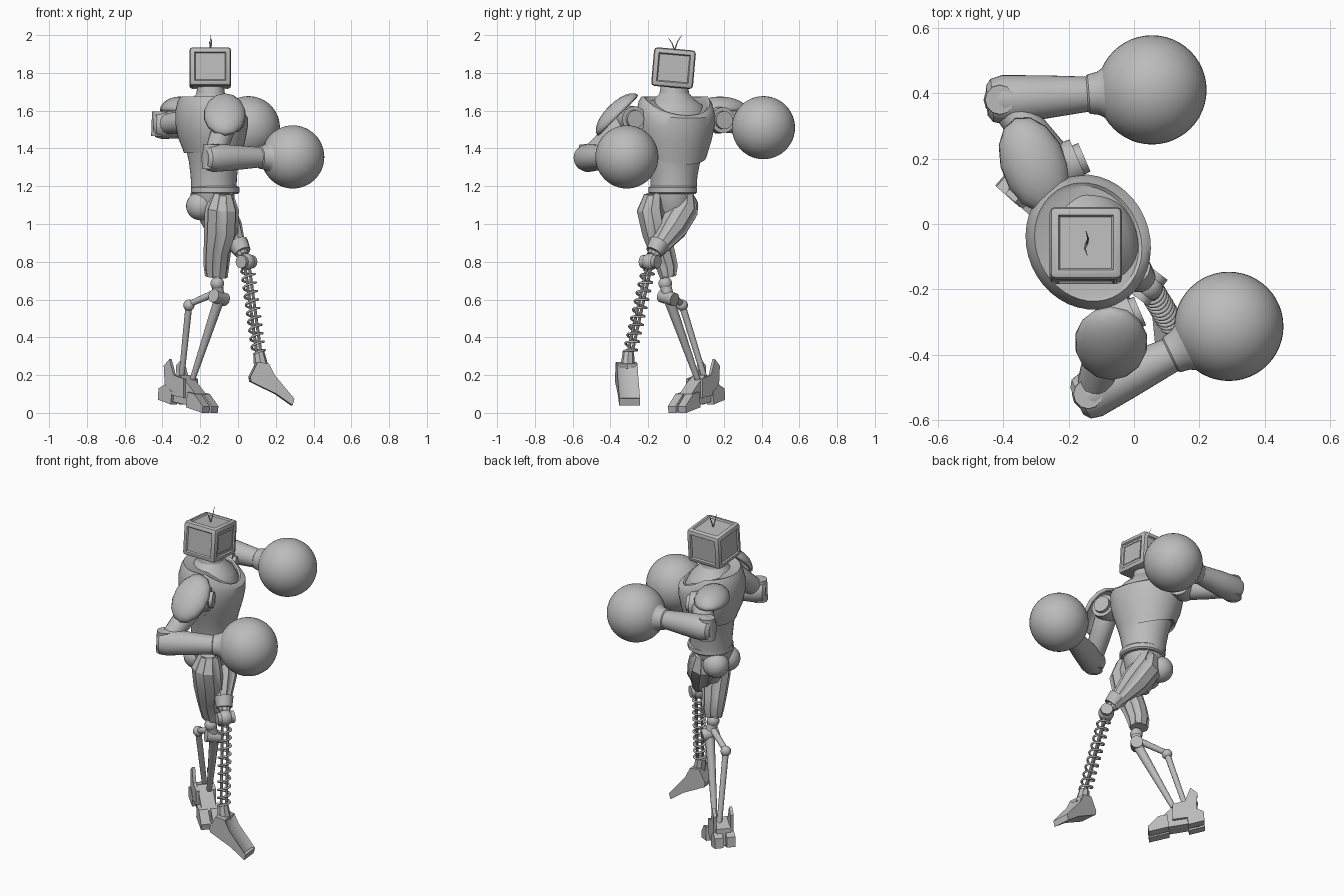
import bpy, bmesh, math
from mathutils import Vector as V, Matrix

old = bpy.data.objects.get("Cube")
if old:
    bpy.data.objects.remove(old)

grey = bpy.data.materials.new("plain_grey")
grey.use_nodes = True
grey.diffuse_color = (0.5, 0.5, 0.5, 1)
grey.node_tree.nodes["Principled BSDF"].inputs["Base Color"].default_value = (0.5, 0.5, 0.5, 1)
made = []


def finish(name, bm):
    bmesh.ops.recalc_face_normals(bm, faces=bm.faces)
    mesh = bpy.data.meshes.new(name)
    bm.to_mesh(mesh)
    bm.free()
    mesh.materials.append(grey)
    ob = bpy.data.objects.new(name, mesh)
    bpy.context.scene.collection.objects.link(ob)
    made.append(ob)
    return ob


def loft(name, rings, sides=24, facing=(1, 0, 0), panels=0):
    """Skin rings (x, y, z, ru, rv, front_dip) set square to the first-to-last axis."""
    bm = bmesh.new()
    axis = (V(rings[-1][:3]) - V(rings[0][:3])).normalized()
    ref = V((0, 0, 1)) if abs(axis.z) < 0.7 else V(facing)
    u = (ref - axis * ref.dot(axis)).normalized()
    v = axis.cross(u)
    loops = []
    for x, y, z, ru, rv, *dip in rings:
        loop = []
        for i in range(sides):
            a = math.tau * i / sides
            p = V((x, y, z)) + u * ru * math.cos(a) + v * rv * math.sin(a)
            p.z -= (dip[0] if dip else 0) * max(0, math.cos(a))
            loop.append(bm.verts.new(p))
        loops.append(loop)
    skin = []
    for a, b in zip(loops, loops[1:]):
        for i in range(sides):
            j = (i + 1) % sides
            skin.append(bm.faces.new((a[i], a[j], b[j], b[i])))
    bm.faces.new(loops[0])
    bm.faces.new(loops[-1])
    if panels:
        bmesh.ops.recalc_face_normals(bm, faces=bm.faces)
        chosen = [f for i, f in enumerate(skin) if (i % sides) % 2 == 0]
        bmesh.ops.inset_region(bm, faces=chosen, thickness=panels, depth=-panels * 0.6)
    return finish(name, bm)


def rod(name, a, b, r, r2=None, sides=12):
    r2 = r2 or r
    return loft(name, [(*a, r, r), (*b, r2, r2)], sides)


def ball(name, c, r, seg=24):
    bm = bmesh.new()
    bmesh.ops.create_uvsphere(bm, u_segments=seg, v_segments=seg // 2, radius=r)
    bmesh.ops.translate(bm, verts=bm.verts, vec=c)
    return finish(name, bm)


def prism(name, profile, width, origin, forward, side=0.0, inset=0.0):
    """Extrude a (forward, height) profile sideways."""
    f = V((*forward, 0)).normalized()
    s = V((-f.y, f.x, 0))
    bm = bmesh.new()
    base = V(origin) + s * side
    vs = [bm.verts.new(base + f * a + V((0, 0, h)) - s * width / 2) for a, h in profile]
    face = bm.faces.new(vs)
    out = bmesh.ops.extrude_face_region(bm, geom=[face])
    bmesh.ops.translate(bm, verts=[e for e in out["geom"] if isinstance(e, bmesh.types.BMVert)],
                        vec=s * width)
    bmesh.ops.recalc_face_normals(bm, faces=bm.faces)
    if inset:
        up = [q for q in bm.faces if q.normal.z > 0.2 and q.normal.dot(f) > 0.2]
        bmesh.ops.inset_region(bm, faces=up, thickness=inset, depth=-inset * 0.5)
    return finish(name, bm)


def dome(name, c, across, along, up, sizes):
    """Thin half-ellipsoid shell in the frame across, along, up."""
    bm = bmesh.new()
    bmesh.ops.create_uvsphere(bm, u_segments=14, v_segments=12, radius=1)
    bmesh.ops.delete(bm, geom=[v for v in bm.verts if v.co.z < -0.01], context="VERTS")
    cols = [V(d).normalized() * s for d, s in zip((across, along, up), sizes)]
    frame = Matrix(cols).transposed().to_4x4()
    bmesh.ops.transform(bm, matrix=Matrix.Translation(c) @ frame, verts=bm.verts)
    ob = finish(name, bm)
    ob.modifiers.new("thickness", "SOLIDIFY").thickness = 0.018
    return ob


# torso, turned between front and side
FACE = (0.92, 0.4, 0)


def body(name, x, y, rows, **kw):
    return loft(name, [(x, y, *r) for r in rows], 40, FACE, **kw)


body("chest_shell", -0.14, -0.055, [
    (1.385, 0.128, 0.15, 0.06), (1.375, 0.142, 0.165, 0.06), (1.40, 0.15, 0.175, 0.05),
    (1.46, 0.175, 0.197, 0.02), (1.53, 0.188, 0.21, 0.02), (1.60, 0.188, 0.21, 0.04),
    (1.65, 0.175, 0.2, 0.08), (1.675, 0.16, 0.185, 0.1), (1.67, 0.15, 0.175, 0.1)])
body("upper_bust", -0.145, -0.062, [
    (1.50, 0.17, 0.185), (1.58, 0.155, 0.178), (1.63, 0.13, 0.152), (1.66, 0.1, 0.11),
    (1.69, 0.075, 0.08), (1.76, 0.066, 0.066)])
body("abdomen", -0.128, -0.065, [
    (1.19, 0.12, 0.122), (1.25, 0.122, 0.126), (1.33, 0.13, 0.142), (1.42, 0.15, 0.17)])
body("belt", -0.12, -0.07, [
    (1.16, 0.12, 0.12), (1.168, 0.129, 0.129), (1.192, 0.129, 0.129), (1.2, 0.12, 0.12)])
body("pelvis", -0.135, -0.075, [
    (0.95, 0.03, 0.03), (1.02, 0.07, 0.06), (1.08, 0.11, 0.1), (1.165, 0.118, 0.118)])
for tag, y in (("left", -0.01), ("right", -0.12)):
    ball(tag + "_buttock", (-0.2, y, 1.095), 0.075)

# box head with recessed panels and a dashed screen outline
bm = bmesh.new()
bmesh.ops.create_cube(bm, size=1)
bmesh.ops.scale(bm, vec=(0.222, 0.222, 0.205), verts=bm.verts)
bmesh.ops.bevel(bm, geom=bm.edges[:], offset=0.018, segments=2, affect="EDGES", profile=0.5)
bm.normal_update()
big = [f for f in bm.faces if f.calc_area() > 0.02 and f.normal.z > -0.5]
bmesh.ops.inset_individual(bm, faces=big, thickness=0.012, depth=0.0)
bmesh.ops.inset_individual(bm, faces=big, thickness=0.008, depth=-0.008)


def dash(y, z, wide, high):
    m = Matrix.Translation((0.104, y, z)) @ Matrix.Diagonal((0.006, wide, high, 1))
    bmesh.ops.create_cube(bm, size=1, matrix=m)


for i in range(9):
    for z in (-0.056, 0.056):
        dash(-0.064 + 0.016 * i, z, 0.011, 0.004)
for i in range(7):
    for y in (-0.072, 0.072):
        dash(y, -0.048 + 0.016 * i, 0.004, 0.011)
tilt = Matrix.Translation((-0.147, -0.066, 1.825)) @ Matrix.Rotation(math.radians(-5), 4, "X")
bmesh.ops.transform(bm, matrix=tilt, verts=bm.verts)
finish("head", bm)
for tag, mid, tip in (("left", (-0.14, -0.045, 1.965), (-0.147, -0.022, 2.0)),
                      ("right", (-0.15, -0.075, 1.96), (-0.143, -0.095, 1.985))):
    rod(tag + "_antenna_base", (-0.145, -0.06, 1.92), mid, 0.004, 0.003, 6)
    rod(tag + "_antenna_tip", mid, tip, 0.003, 0.001, 6)

# arms ending in big round gloves
ARMS = (("left", (-0.23, 0.17, 1.55), (-0.4, 0.38, 1.525), (0.055, 0.41, 1.51)),
        ("right", (-0.06, -0.3, 1.555), (-0.13, -0.52, 1.35), (0.29, -0.313, 1.355)))
for tag, shoulder, elbow, fist in ARMS:
    s, e, g, n = V(shoulder), V(elbow), V(fist), V(FACE)
    ball(tag + "_shoulder_ball", s, 0.07)
    for k, r in enumerate((0.072, 0.05)):
        rod(tag + "_shoulder_hub_%d" % k, s, s + n * (0.065 + 0.02 * k), r, r * 0.95, 24)
    up = [(0, 0.045), (0.15, 0.062), (0.5, 0.06), (0.8, 0.055), (1, 0.05)]
    loft(tag + "_upper_arm", [(*s.lerp(e, t), r, r) for t, r in up], 16)
    d = (g - e).normalized()
    length = (g - e).length
    arm = [(-0.05, 0.045), (-0.035, 0.066), (0.0, 0.075), (0.12, 0.067), (length - 0.2, 0.054),
           (length - 0.195, 0.06), (length - 0.165, 0.066), (length - 0.13, 0.088),
           (length - 0.09, 0.125), (length - 0.05, 0.15)]
    loft(tag + "_forearm", [(*(e + d * t), r, r) for t, r in arm], 32)
    ball(tag + "_glove", g, 0.167, 48)
    rod(tag + "_elbow_cap", e - V((0.01, 0, 0.06)), e + V((-0.01, 0, 0.07)), 0.05, 0.045, 12)
dome("left_shoulder_pad", (-0.305, 0.18, 1.6), (0.92, 0.37, 0), (-0.37, 0.92, 0), (0, 0, 1),
     (0.1, 0.155, 0.075))
dome("right_shoulder_pad", (-0.07, -0.36, 1.575), (1, 0, 0), (0, 0.7, 0.7), (0, -0.7, 0.7),
     (0.112, 0.152, 0.068))

# thighs with recessed armour panels
loft("right_thigh", [
    (-0.08, -0.17, 1.165, 0.055, 0.055), (-0.085, -0.185, 1.08, 0.09, 0.08),
    (-0.09, -0.16, 0.95, 0.09, 0.075), (-0.11, -0.125, 0.85, 0.072, 0.07),
    (-0.115, -0.1, 0.77, 0.067, 0.06), (-0.115, -0.095, 0.72, 0.06, 0.045)], 10, panels=0.008)
loft("left_thigh", [
    (-0.12, 0.0, 1.16, 0.055, 0.055), (-0.11, -0.01, 1.08, 0.09, 0.08),
    (-0.06, -0.07, 0.98, 0.085, 0.08), (-0.01, -0.135, 0.89, 0.05, 0.055),
    (0.03, -0.175, 0.83, 0.03, 0.035)], 10, panels=0.008)
rod("left_knee_collar", (0.0, -0.14, 0.9), (0.025, -0.17, 0.85), 0.055, 0.045)

# right lower leg: linkage of rods
ball("right_knee_ball", (-0.11, -0.11, 0.685), 0.036)
rod("right_knee_hub", (-0.13, -0.13, 0.62), (-0.07, -0.06, 0.6), 0.036)
rod("right_knee_bracket", (-0.11, -0.11, 0.68), (-0.1, -0.09, 0.6), 0.03)
ball("right_link_joint", (-0.26, -0.02, 0.57), 0.03)
rod("right_link_arm", (-0.11, -0.1, 0.64), (-0.26, -0.02, 0.575), 0.02, 0.016)
rod("right_link_shin", (-0.26, -0.02, 0.57), (-0.3, 0.1, 0.18), 0.018, 0.015)
rod("right_shin", (-0.1, -0.09, 0.6), (-0.24, 0.06, 0.18), 0.028, 0.015)

# right foot, toe down
ORIGIN, AHEAD = (-0.28, 0.07, 0), (0.75, -0.66)
prism("right_foot_arch", [(-0.11, 0.07), (-0.1, 0.17), (0.0, 0.2), (0.05, 0.16), (0.12, 0.09),
                          (0.12, 0.03), (0.0, 0.05)], 0.085, ORIGIN, AHEAD)
for k, side in enumerate((-0.035, 0.035)):
    prism("right_toe_%d" % k, [(0.06, 0.03), (0.07, 0.11), (0.12, 0.1), (0.18, 0.035),
                               (0.175, 0.0)], 0.055, ORIGIN, AHEAD, side)
    prism("right_heel_%d" % k, [(-0.14, 0.07), (-0.135, 0.13), (-0.09, 0.15), (-0.04, 0.11),
                                (-0.05, 0.045)], 0.05, ORIGIN, AHEAD, side)
    prism("right_ankle_plate_%d" % k, [(-0.09, 0.1), (-0.1, 0.25), (-0.06, 0.285), (-0.03, 0.2),
                                       (0.04, 0.18), (0.04, 0.08)], 0.018, ORIGIN, AHEAD, side * 1.4)

# left lower leg: coil spring around twin rods
KNEE, ANKLE = V((0.045, -0.19, 0.8)), V((0.115, -0.305, 0.28))
ball("left_knee_ball", KNEE, 0.045)
rod("left_knee_axle", KNEE - V((0.03, 0.04, 0)), KNEE + V((0.03, 0.04, 0)), 0.035)
for k, off in enumerate((-0.011, 0.011)):
    rod("left_shin_rod_%d" % k, KNEE + V((off, off, 0)), ANKLE + V((off, off, 0)), 0.008, None, 8)
curve = bpy.data.curves.new("left_spring", "CURVE")
curve.dimensions = "3D"
curve.bevel_depth = 0.0065
curve.bevel_resolution = 1
w = (ANKLE - KNEE).normalized()
u = w.orthogonal().normalized()
v = w.cross(u)
turns, steps = 10, 24
line = curve.splines.new("POLY")
line.points.add(turns * steps)
for i, p in enumerate(line.points):
    a = math.tau * i / steps
    at = KNEE.lerp(ANKLE, 0.08 + 0.86 * i / (turns * steps))
    p.co = (*(at + (u * math.cos(a) + v * math.sin(a)) * 0.034), 1)
curve.materials.append(grey)
spring = bpy.data.objects.new("left_spring", curve)
bpy.context.scene.collection.objects.link(spring)

# left foot: sloping wedge with a recessed top
prism("left_foot", [(0.06, 0.19), (0.1, 0.27), (0.16, 0.26), (0.19, 0.2), (0.295, 0.075),
                    (0.285, 0.04), (0.2, 0.1), (0.065, 0.165)], 0.11, (0, -0.327, 0), (1, 0.1),
      inset=0.02)
rod("left_ankle", (0.11, -0.305, 0.32), (0.125, -0.31, 0.23), 0.03, 0.04, 8)

bpy.ops.object.select_all(action="DESELECT")
for ob in made:
    ob.select_set(True)
bpy.context.view_layer.objects.active = made[0]
bpy.ops.object.shade_smooth_by_angle(angle=math.radians(32))
